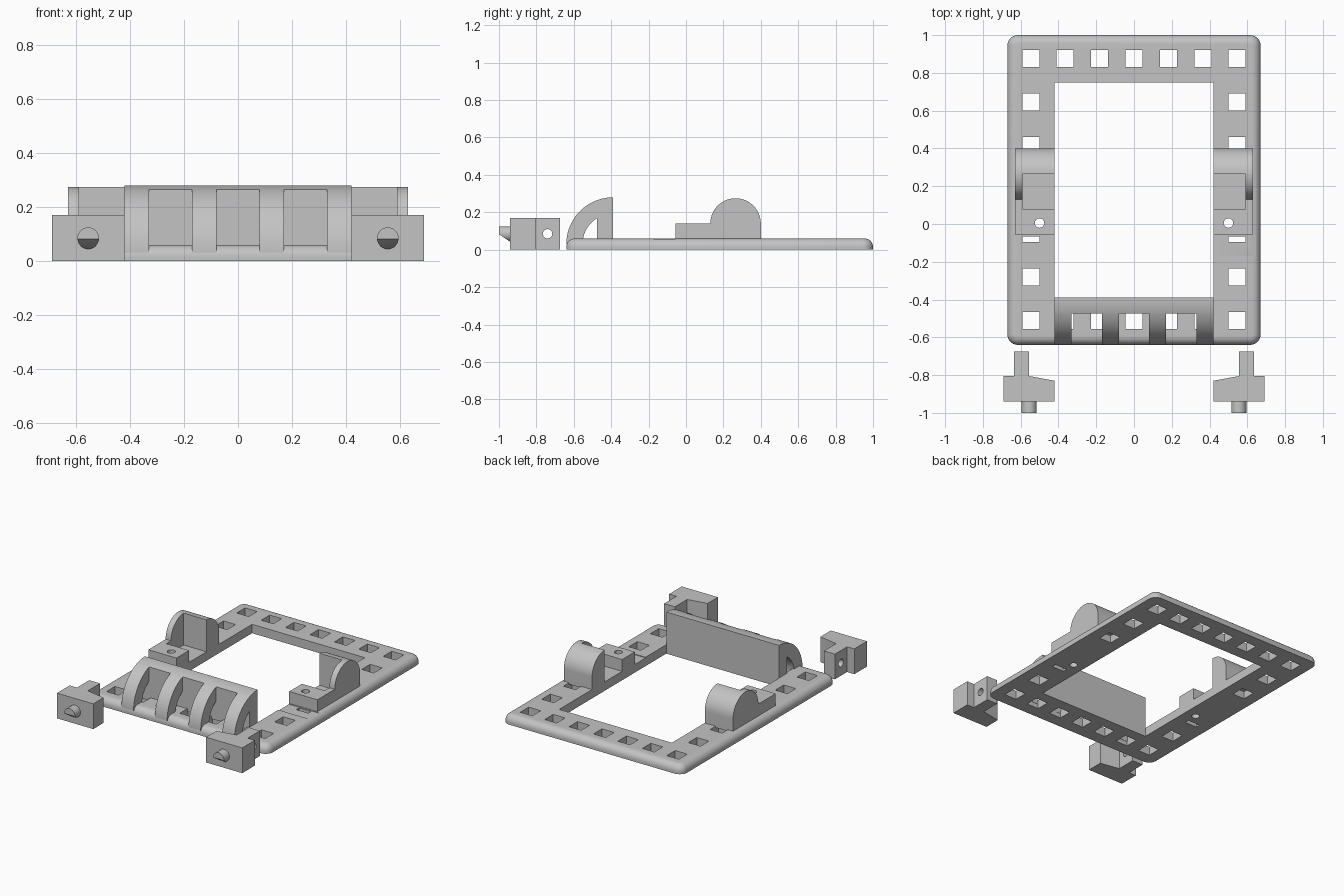
import bpy, bmesh
from math import cos, sin, acos, pi, radians
from mathutils import Vector, Matrix

cube = bpy.data.objects.get("Cube")
if cube:
    bpy.data.objects.remove(cube, do_unlink=True)

grey = bpy.data.materials.new("plain grey")
grey.use_nodes = True
grey.diffuse_color = (0.55, 0.55, 0.55, 1)
grey.node_tree.nodes["Principled BSDF"].inputs["Base Color"].default_value = (0.55, 0.55, 0.55, 1)


def make(name, bm):
    bmesh.ops.recalc_face_normals(bm, faces=bm.faces)
    mesh = bpy.data.meshes.new(name)
    bm.to_mesh(mesh)
    bm.free()
    ob = bpy.data.objects.new(name, mesh)
    bpy.context.collection.objects.link(ob)
    return ob


def activate(ob):
    bpy.ops.object.select_all(action='DESELECT')
    ob.select_set(True)
    bpy.context.view_layer.objects.active = ob


def finish(ob):
    ob.data.materials.clear()
    ob.data.materials.append(grey)
    activate(ob)
    bpy.ops.object.shade_smooth_by_angle(angle=radians(35))


def box(bm, x0, x1, y0, y1, z0, z1):
    size = Matrix.Diagonal((abs(x1 - x0), y1 - y0, z1 - z0, 1))
    place = Matrix.Translation(((x0 + x1) / 2, (y0 + y1) / 2, (z0 + z1) / 2))
    return bmesh.ops.create_cube(bm, size=1, matrix=place @ size)


def rod(bm, centre, radius, length, axis):
    turn = {'x': Matrix.Rotation(pi / 2, 4, 'Y'),
            'y': Matrix.Rotation(pi / 2, 4, 'X'),
            'z': Matrix.Identity(4)}[axis]
    bmesh.ops.create_cone(bm, cap_ends=True, segments=32, radius1=radius, radius2=radius,
                          depth=length, matrix=Matrix.Translation(centre) @ turn)


def prism(bm, points, axis, lo, hi):
    """Extrude a (y, z) profile along x, or an (x, y) profile along z."""
    def at(p, h):
        return (h, *p) if axis == 'x' else (*p, h)
    low = [bm.verts.new(at(p, lo)) for p in points]
    high = [bm.verts.new(at(p, hi)) for p in points]
    bm.faces.new(low)
    bm.faces.new(high)
    for i in range(len(points)):
        j = (i + 1) % len(points)
        bm.faces.new((low[i], low[j], high[j], high[i]))


def arc(cy, cz, r, a0, a1, steps=16):
    """Arc in (y, z); angle 0 points to the front, a quarter turn points up."""
    angles = [a0 + (a1 - a0) * i / steps for i in range(steps + 1)]
    return [(cy - r * cos(a), cz + r * sin(a)) for a in angles]


def cut(ob, bm):
    cutter = make("cutter", bm)
    cutter.hide_render = True
    mod = ob.modifiers.new("cut", 'BOOLEAN')
    mod.operation = 'DIFFERENCE'
    mod.solver = 'EXACT'
    mod.object = cutter
    activate(ob)
    bpy.ops.object.modifier_apply(modifier=mod.name)
    bpy.data.objects.remove(cutter, do_unlink=True)


# Base frame: rounded plate
bm = bmesh.new()
box(bm, -0.67, 0.67, -0.64, 1.0, 0, 0.06)
upright = [e for e in bm.edges if abs(e.verts[0].co.z - e.verts[1].co.z) > 0.01]
bmesh.ops.bevel(bm, geom=upright, offset=0.055, segments=8, profile=0.5, affect='EDGES')
rim = [e for e in bm.edges if all(v.co.z > 0.05 for v in e.verts)]
bmesh.ops.bevel(bm, geom=rim, offset=0.045, segments=8, profile=0.5, affect='EDGES')
frame = make("base_frame", bm)

# Opening, square holes and screw holes
bm = bmesh.new()
box(bm, -0.42, 0.42, -0.39, 0.75, -0.1, 0.2)
HOLE = 0.045
spots = [(0.182 * i, y) for i in range(-3, 4) for y in (-0.51, 0.875)]
spots += [(s * 0.546, y) for s in (-1, 1) for y in (-0.28, 0.415, 0.645)]
for x, y in spots:
    box(bm, x - HOLE, x + HOLE, y - HOLE, y + HOLE, -0.1, 0.2)
for s in (-1, 1):
    box(bm, s * 0.5, s * 0.59, -0.095, -0.065, -0.1, 0.2)
    rod(bm, (s * 0.5, 0.005, 0), 0.025, 0.3, 'z')
cut(frame, bm)

# Shallow recess on the left rail
bm = bmesh.new()
box(bm, 0.4, 0.7, -0.17, -0.058, 0.055, 0.1)
cut(frame, bm)
finish(frame)

# Curved guard: back plate and four quarter-ring ribs
CY, CZ, OUTER, INNER, STEP = -0.39, 0.03, 0.25, 0.163, 0.085
a_out, a_in = acos(STEP / OUTER), acos(STEP / INNER)
bm = bmesh.new()
plate = arc(CY, CZ, OUTER, a_out, pi / 2, 6) + [(CY, 0.04), (CY - STEP, 0.04)]
prism(bm, plate, 'x', -0.42, 0.42)
finish(make("guard_plate", bm))

bm = bmesh.new()
rib = arc(CY, CZ, OUTER, 0, a_out) + arc(CY, CZ, INNER, a_in, 0)
for x in (-0.375, -0.125, 0.125, 0.375):
    prism(bm, rib, 'x', x - 0.045, x + 0.045)
finish(make("guard_ribs", bm))

for s, side in ((1, "left"), (-1, "right")):
    # Side bracket: half-round block, thin outer cheek, low screw block
    bm = bmesh.new()
    prism(bm, arc(0.265, 0.14, 0.135, pi / 2, pi) + [(0.4, 0.05), (0.265, 0.05)],
          'x', s * 0.42, s * 0.63)
    finish(make(side + "_bracket_block", bm))

    bm = bmesh.new()
    prism(bm, arc(0.265, 0.14, 0.135, 0, pi / 2) + [(0.265, 0.05), (0.08, 0.05), (0.08, 0.14)],
          'x', s * 0.59, s * 0.63)
    finish(make(side + "_bracket_cheek", bm))

    bm = bmesh.new()
    box(bm, s * 0.42, s * 0.63, -0.055, 0.08, 0.05, 0.14)
    block = make(side + "_screw_block", bm)
    bm = bmesh.new()
    rod(bm, (s * 0.5, 0.005, 0.1), 0.025, 0.3, 'z')
    cut(block, bm)
    finish(block)

    # Loose latch: tapered head with a drilled stem
    outline = [(0.42, -0.94), (0.69, -0.94), (0.69, -0.805), (0.636, -0.805),
               (0.636, -0.675), (0.555, -0.675), (0.555, -0.805), (0.42, -0.83)]
    bm = bmesh.new()
    prism(bm, [(s * x, y) for x, y in outline], 'z', 0, 0.17)
    latch = make(side + "_latch", bm)
    bm = bmesh.new()
    rod(bm, (s * 0.6, -0.74, 0.085), 0.025, 0.3, 'x')
    cut(latch, bm)
    finish(latch)

    # Latch pin, chamfered underneath
    bm = bmesh.new()
    rod(bm, (s * 0.555, -0.965, 0.085), 0.04, 0.07, 'y')
    bmesh.ops.bisect_plane(bm, geom=bm.verts[:] + bm.edges[:] + bm.faces[:],
                           plane_co=Vector((0, -1, 0.082)),
                           plane_no=Vector((0, -0.04, -0.06)), clear_outer=True)
    bmesh.ops.holes_fill(bm, edges=[e for e in bm.edges if e.is_boundary])
    finish(make(side + "_latch_pin", bm))
